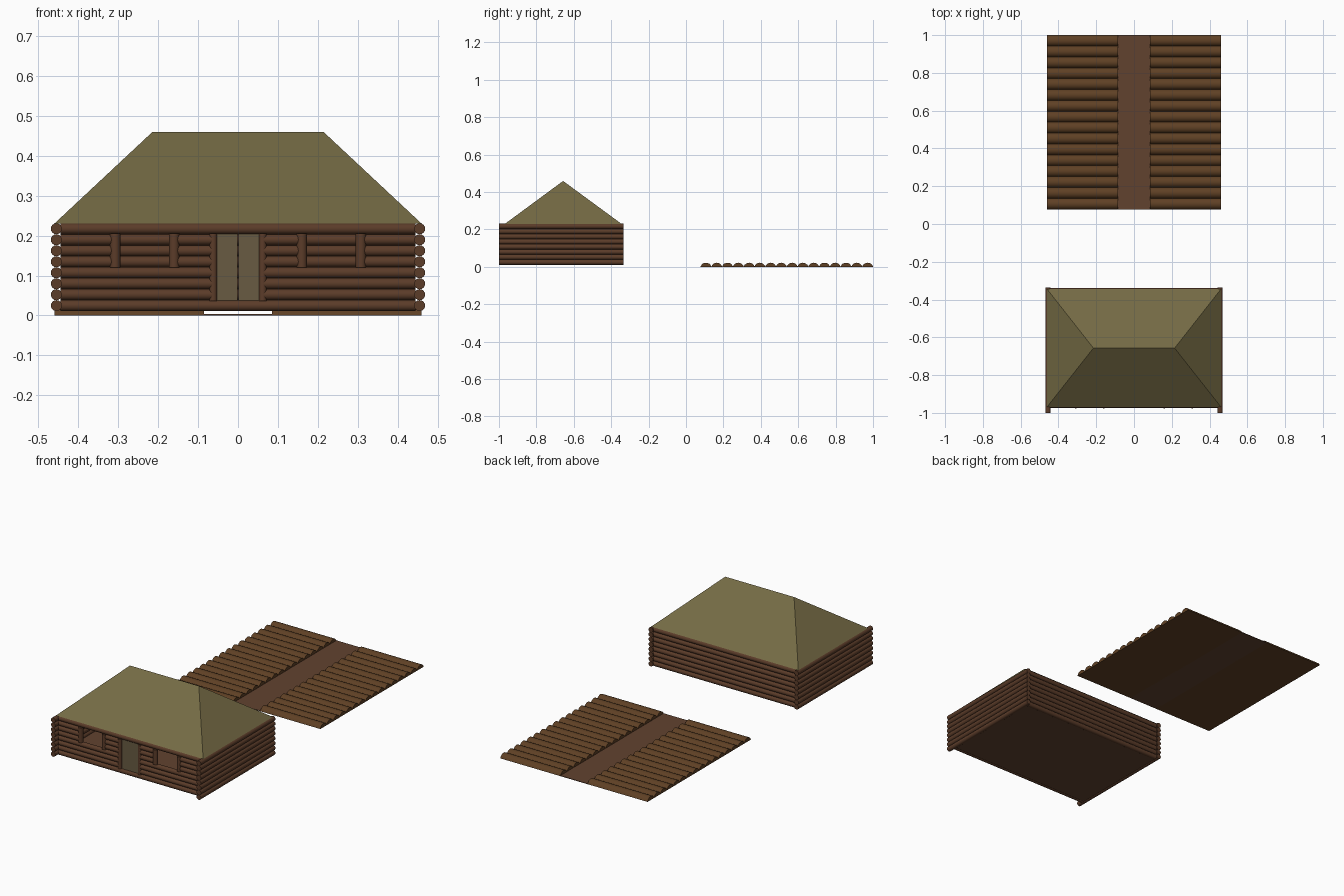
import bpy, bmesh, math
from mathutils import Vector, Matrix

if "Cube" in bpy.data.objects:
    bpy.data.objects.remove(bpy.data.objects["Cube"])


def material(name, rgb):
    m = bpy.data.materials.new(name)
    m.diffuse_color = (*rgb, 1)
    m.use_nodes = True
    m.node_tree.nodes["Principled BSDF"].inputs["Base Color"].default_value = m.diffuse_color
    return m


WALL = material("dark_log", (0.105, 0.045, 0.022))
RAFT = material("floor_log", (0.115, 0.052, 0.018))
PLANK = material("plank", (0.12, 0.055, 0.028))
ROOF = material("thatch", (0.175, 0.145, 0.058))
DOOR = material("door_wood", (0.14, 0.105, 0.055))


def finish(bm, name, mat):
    bmesh.ops.recalc_face_normals(bm, faces=bm.faces)
    me = bpy.data.meshes.new(name)
    bm.to_mesh(me)
    bm.free()
    me.materials.append(mat)
    ob = bpy.data.objects.new(name, me)
    bpy.context.collection.objects.link(ob)
    return ob


def logs(name, segments, r, mat=WALL):
    """One object holding a round log for each (start, end) pair."""
    bm = bmesh.new()
    for a, b in segments:
        a, b = Vector(a), Vector(b)
        d = b - a
        rot = d.to_track_quat('Z', 'Y').to_matrix().to_4x4()
        bmesh.ops.create_cone(bm, cap_ends=True, segments=16, radius1=r, radius2=r,
                              depth=d.length, matrix=Matrix.Translation((a + b) / 2) @ rot)
    for f in bm.faces:
        f.smooth = len(f.verts) == 4
    return finish(bm, name, mat)


def box(name, lo, hi, mat):
    lo, hi = Vector(lo), Vector(hi)
    bm = bmesh.new()
    bmesh.ops.create_cube(bm, size=1, matrix=Matrix.Translation((lo + hi) / 2)
                          @ Matrix.Diagonal((*(hi - lo), 1)))
    return finish(bm, name, mat)


R = 0.0138
ROWS = [0.0245 + 0.0275 * i for i in range(8)]
YF, YB = -0.959, -0.353          # front and back wall centre lines
XW = 0.445                       # half length of front and back logs
W0, W1, D = 0.16, 0.308, 0.062   # window sides and half door width

# side and back walls
for side, s in (("left", -1), ("right", 1)):
    logs(side + "_wall", [((s * 0.455, -1, z), (s * 0.455, -0.335, z)) for z in ROWS], R)
logs("back_wall", [((-XW, YB, z), (XW, YB, z)) for z in ROWS], R)

# front wall: the door cuts rows 1-6, the windows rows 4-6
front = []
for i, z in enumerate(ROWS):
    if i in (0, 7):
        spans = [(-XW, XW)]
    elif i < 4:
        spans = [(-XW, -D), (D, XW)]
    else:
        spans = [(-XW, -W1), (-W0, -D), (D, W0), (W1, XW)]
    front += [((a, YF, z), (b, YF, z)) for a, b in spans]
logs("front_wall", front, R)

# posts beside windows and door
logs("window_posts", [((s * x, YF - 0.004, 0.12), (s * x, YF - 0.004, 0.205))
                      for s in (-1, 1) for x in (W0, W1)], 0.0132)
logs("door_posts", [((s * D, YF - 0.004, 0.036), (s * D, YF - 0.004, 0.205))
                    for s in (-1, 1)], 0.01)

# double door
for side, a, b in (("left", -0.056, -0.001), ("right", 0.001, 0.056)):
    box(side + "_door", (a, YF - 0.004, 0.036), (b, YF + 0.004, 0.206), DOOR)

# house floor
box("house_floor", (-0.455, YF, 0.014), (0.455, YB, 0.022), PLANK)

# hipped roof
bm = bmesh.new()
e = [bm.verts.new((x, y, 0.23)) for x, y in
     ((-0.46, -0.968), (0.46, -0.968), (0.46, -0.345), (-0.46, -0.345))]
p, q = (bm.verts.new((x, -0.657, 0.459)) for x in (-0.215, 0.215))
for f in ((e[0], e[1], q, p), (e[1], e[2], q), (e[2], e[3], p, q), (e[3], e[0], p), e[::-1]):
    bm.faces.new(f)
finish(bm, "roof", ROOF)

# deck: two rows of half-round logs with a flat path between them
PITCH, N, Y0 = 0.0576, 16, 0.078
half, top = PITCH / 2, 0.022
rad = (half ** 2 + (top - 0.002) ** 2) / (2 * (top - 0.002))
ang = math.asin(half / rad)
for side, s in (("left", -1), ("right", 1)):
    bm = bmesh.new()
    for i in range(N):
        yc = Y0 + half + i * PITCH
        prof = [(yc - half, 0)]
        for k in range(9):
            t = -ang + 2 * ang * k / 8
            prof.append((yc + rad * math.sin(t), top - rad + rad * math.cos(t)))
        prof.append((yc + half, 0))
        ends = [[bm.verts.new((s * x, y, z)) for y, z in prof] for x in (0.085, 0.46)]
        n = len(prof)
        for k in range(n):
            f = bm.faces.new((ends[0][k], ends[0][(k + 1) % n],
                              ends[1][(k + 1) % n], ends[1][k]))
            f.smooth = 1 <= k <= 8
        for ring in ends:
            bm.faces.new(ring)
    finish(bm, side + "_deck_logs", RAFT)
box("deck_path", (-0.09, Y0, 0), (0.09, 1.0, 0.003), PLANK)
